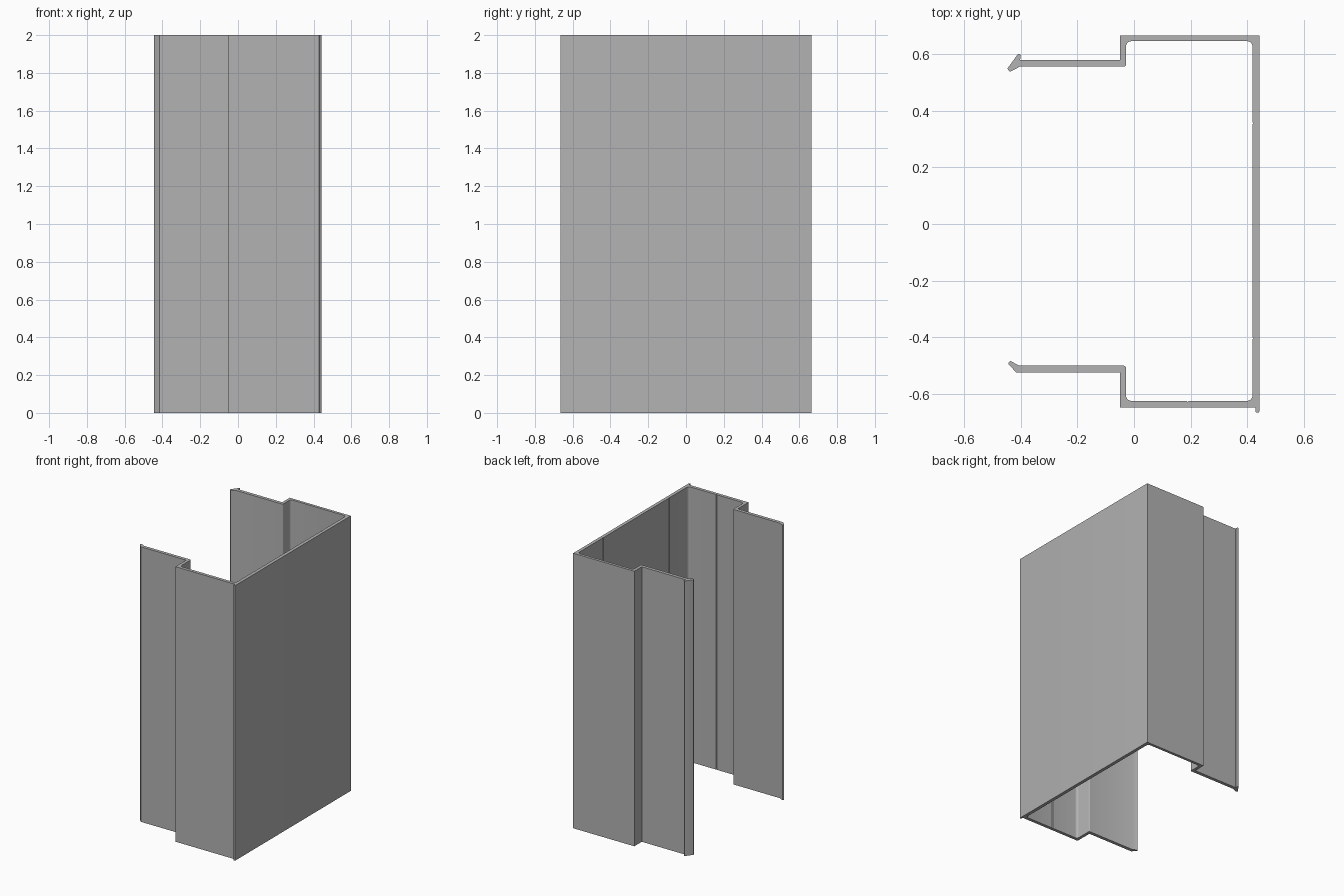
import bpy, bmesh, math
from mathutils import Vector

cube = bpy.data.objects.get("Cube")
if cube:
    bpy.data.objects.remove(cube, do_unlink=True)

HEIGHT = 2.0
FILLET = 0.018   # inside corners
EDGE = 0.008     # small softened edges
GROOVE = 0.004   # scribe grooves


def rounded(corners, steps=5):
    """Turn (x, y, radius) corners into an outline with filleted corners."""
    out = []
    for i, (x, y, r) in enumerate(corners):
        p = Vector((x, y))
        if r == 0:
            out.append(p)
            continue
        a = (Vector(corners[i - 1][:2]) - p).normalized()
        b = (Vector(corners[(i + 1) % len(corners)][:2]) - p).normalized()
        half = a.angle(b) / 2
        start, end = p + a * r / math.tan(half), p + b * r / math.tan(half)
        centre = p + (a + b).normalized() * r / math.sin(half)
        u, v = start - centre, end - centre
        sweep = u.angle(v)
        for k in range(steps + 1):
            t = sweep * k / steps
            out.append(centre + (u * math.sin(sweep - t) + v * math.sin(t)) / math.sin(sweep))
    return out


def groove(x, y, along, into):
    """Small V groove: direction of travel and direction into the metal."""
    p, d, n = Vector((x, y)), Vector(along) * GROOVE, Vector(into) * GROOVE
    return [(*q, 0) for q in (p - d, p + n, p + d)]


# Outer skin, from the front hooked lip round to the back hooked lip
outer = [
    (-0.445, -0.493, 0.004), (-0.415, -0.524, 0),
    (-0.05, -0.524, 0), (-0.05, -0.647, 0),
    (0.429, -0.647, 0), (0.429, -0.665, 0.004), (0.442, -0.665, 0.004),
    (0.442, 0.665, 0), (-0.05, 0.665, 0),
    (-0.05, 0.579, 0), (-0.402, 0.579, 0),
    (-0.399, 0.596, 0.004), (-0.408, 0.602, 0.004),
    (-0.447, 0.548, 0.004), (-0.438, 0.537, 0.004), (-0.403, 0.555, 0),
]
# Inner skin, back to front
inner = [
    (-0.028, 0.555, EDGE), (-0.028, 0.645, FILLET), (0.418, 0.645, FILLET),
    *groove(0.418, 0.355, (0, -1), (1, 0)),
    *groove(0.418, -0.403, (0, -1), (1, 0)),
    (0.418, -0.624, FILLET),
    *groove(0.19, -0.624, (-1, 0), (0, -1)),
    (-0.028, -0.624, FILLET), (-0.028, -0.5, EDGE),
    (-0.404, -0.5, 0), (-0.437, -0.483, 0.004),
]

# Extrude the channel section upward
bm = bmesh.new()
base = bm.faces.new([bm.verts.new((p.x, p.y, 0)) for p in rounded(outer + inner)])
top = bmesh.ops.extrude_face_region(bm, geom=[base], use_keep_orig=True)
bmesh.ops.translate(bm, vec=(0, 0, HEIGHT),
                    verts=[g for g in top["geom"] if isinstance(g, bmesh.types.BMVert)])
bmesh.ops.recalc_face_normals(bm, faces=bm.faces)
mesh = bpy.data.meshes.new("channel_profile")
bm.to_mesh(mesh)
bm.free()

channel = bpy.data.objects.new("channel_profile", mesh)
bpy.context.collection.objects.link(channel)

# Plain grey metal
grey = bpy.data.materials.new("plain_grey")
grey.use_nodes = True
colour = (0.45, 0.45, 0.45, 1)
grey.diffuse_color = colour
grey.node_tree.nodes["Principled BSDF"].inputs["Base Color"].default_value = colour
mesh.materials.append(grey)

bpy.ops.object.select_all(action="DESELECT")
channel.select_set(True)
bpy.context.view_layer.objects.active = channel
bpy.ops.object.shade_smooth_by_angle(angle=math.radians(30))
